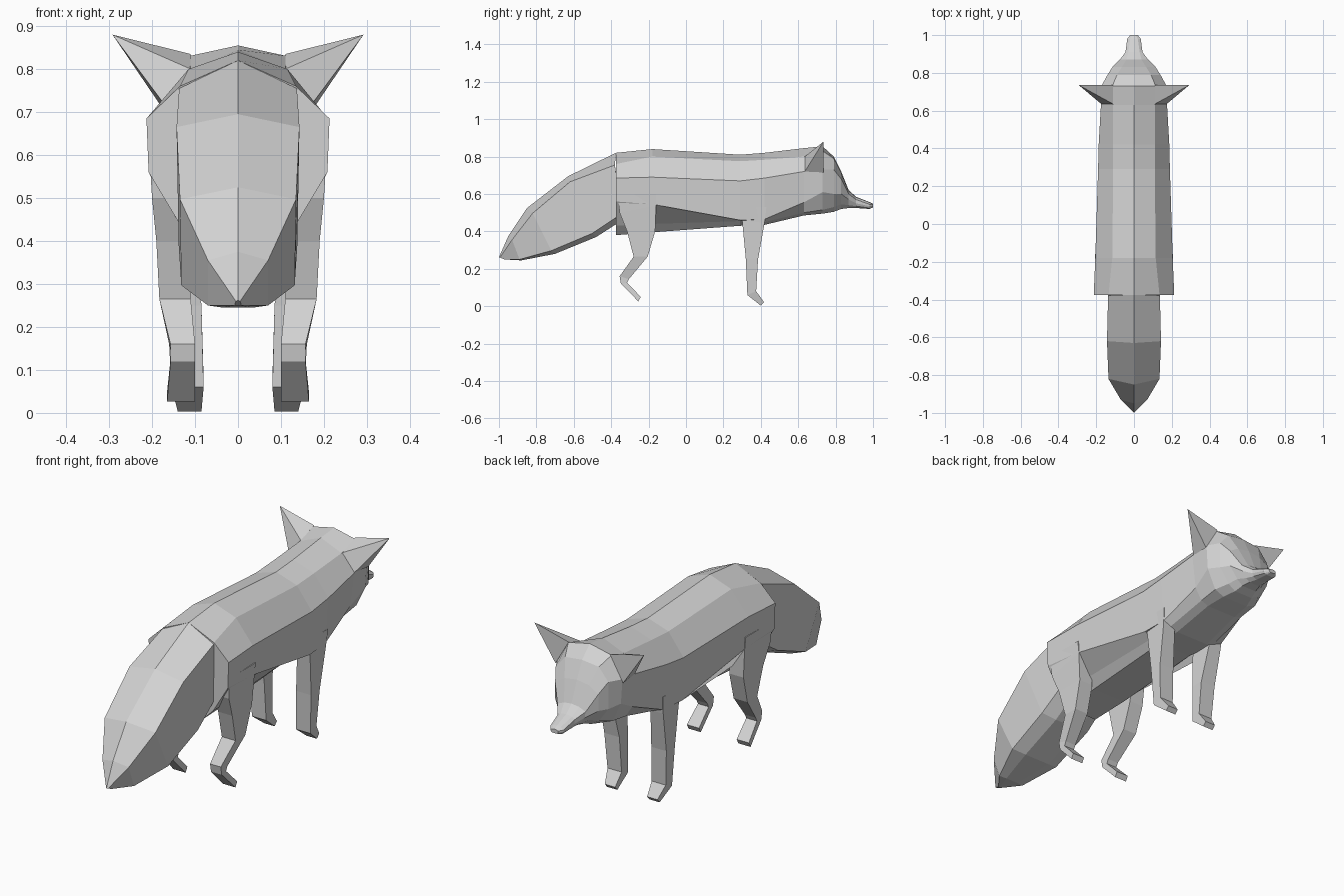
import bpy, bmesh

grey = bpy.data.materials.new("light grey")
grey.diffuse_color = (0.65, 0.65, 0.65, 1)


def finish(name, bm):
    bmesh.ops.recalc_face_normals(bm, faces=bm.faces)
    me = bpy.data.meshes.new(name)
    bm.to_mesh(me)
    bm.free()
    me.materials.append(grey)
    ob = bpy.data.objects.new(name, me)
    bpy.context.collection.objects.link(ob)
    return ob


def loft(name, rings):
    """Skin a list of closed rings and cap both ends."""
    bm = bmesh.new()
    vs = [[bm.verts.new(p) for p in r] for r in rings]
    n = len(vs[0])
    for a, b in zip(vs, vs[1:]):
        for i in range(n):
            j = (i + 1) % n
            bm.faces.new((a[i], a[j], b[j], b[i]))
    bm.faces.new(vs[0])
    bm.faces.new(vs[-1])
    return finish(name, bm)


def whole(half):
    """Mirror a half ring whose first point is on the centre line."""
    return half + [(-x, y, z) for x, y, z in reversed(half[1:])]


# cross-sections: y, ridge z, then (x, z) for back, flank, lower flank, belly
trunk = [
    (-.375, .82, .135, .76, .213, .685, .208, .56, .13, .43, .08, .38),
    (-.18, .84, .115, .80, .205, .69, .20, .545, .13, .44, .09, .395),
    (.29, .81, .11, .775, .19, .67, .18, .46, .12, .455, .09, .43),
    (.42, .82, .11, .783, .187, .685, .172, .465, .13, .45, .09, .435),
    (.63, .845, .11, .80, .175, .72, .155, .555, .12, .50, .08, .485),
    (.73, .855, .115, .83, .173, .73, .165, .61, .12, .515, .07, .495),
]
face = [
    trunk[-1],
    (.79, .80, .09, .79, .14, .73, .14, .60, .09, .53, .05, .505),
    (.83, .72, .065, .71, .115, .68, .115, .60, .07, .545, .04, .52),
    (.87, .62, .04, .615, .075, .60, .07, .57, .05, .54, .03, .525),
    (.91, .585, .03, .58, .045, .57, .045, .55, .04, .535, .02, .525),
    (.98, .557, .02, .555, .036, .545, .036, .535, .03, .525, .02, .52),
    (1.0, .547, .01, .546, .02, .542, .02, .535, .015, .53, .01, .528),
]


def section(r):
    y, top, *rest = r
    return whole([(0, y, top)] + [(x, y, z) for x, z in zip(rest[::2], rest[1::2])])


loft("body", [section(r) for r in trunk])
loft("head", [section(r) for r in face])

# tail: ridge, upper side, lower side and underside points of each slanted ring
tail = [
    [(0, -.375, .82), (.137, -.38, .755), (.13, -.35, .49), (.07, -.34, .46)],
    [(0, -.63, .695), (.143, -.62, .665), (.138, -.50, .39), (.07, -.48, .37)],
    [(0, -.85, .525), (.135, -.82, .497), (.132, -.72, .297), (.07, -.70, .28)],
    [(0, -.95, .375), (.07, -.93, .355), (.07, -.89, .25), (.035, -.88, .245)],
    [(0, -1.0, .262), (.005, -.995, .26), (.008, -.97, .25), (.004, -.965, .25)],
]
loft("tail", [whole(r) for r in tail])

# legs: rear y, z, front y, z, inner x, outer x from the top down
hind = [
    (-.365, .60, -.16, .60, .12, .206),
    (-.355, .50, -.16, .54, .12, .20),
    (-.315, .40, -.165, .40, .115, .19),
    (-.28, .265, -.205, .265, .11, .183),
    (-.355, .16, -.305, .145, .10, .157),
    (-.348, .12, -.315, .125, .10, .157),
    (-.255, .026, -.242, .05, .10, .165),
]
fore = [
    (.29, .53, .43, .53, .11, .178),
    (.30, .46, .42, .445, .105, .173),
    (.32, .25, .385, .25, .085, .165),
    (.328, .06, .375, .08, .08, .155),
    (.40, .003, .417, .022, .085, .14),
]
for side, s in (("left", -1), ("right", 1)):
    for part, rows in (("hind_leg", hind), ("front_leg", fore)):
        loft(f"{side}_{part}", [
            [(s * a, y0, z0), (s * b, y0, z0), (s * b, y1, z1), (s * a, y1, z1)]
            for y0, z0, y1, z1, a, b in rows])

    # ear: four-sided pyramid with a flat forward face
    bm = bmesh.new()
    base = [bm.verts.new((s * x, y, z)) for x, y, z in (
        (.11, .635, .80), (.173, .635, .72), (.18, .735, .715), (.11, .735, .835))]
    tip = bm.verts.new((s * .292, .735, .88))
    bm.faces.new(base)
    for i in range(4):
        bm.faces.new((base[i], base[(i + 1) % 4], tip))
    finish(f"{side}_ear", bm)
